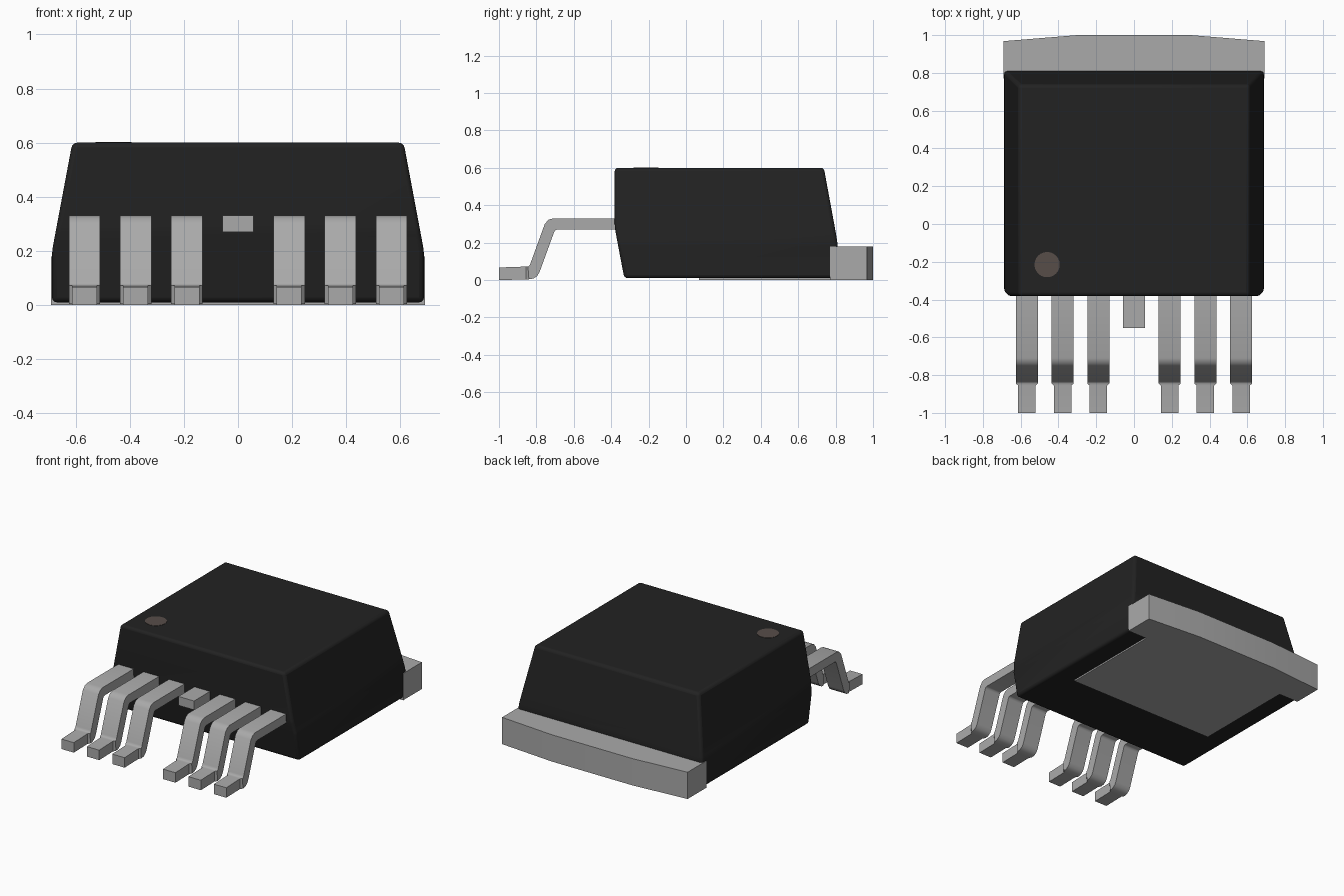
import bpy, bmesh, math

cube = bpy.data.objects.get("Cube")
if cube:
    bpy.data.objects.remove(cube, do_unlink=True)


def material(name, rgb, rough):
    m = bpy.data.materials.new(name)
    m.use_nodes = True
    m.diffuse_color = (*rgb, 1)
    bsdf = m.node_tree.nodes["Principled BSDF"]
    bsdf.inputs["Base Color"].default_value = (*rgb, 1)
    bsdf.inputs["Roughness"].default_value = rough
    return m


BLACK = material("black plastic", (0.016, 0.016, 0.016), 0.6)
METAL = material("tinned metal", (0.40, 0.40, 0.40), 0.4)
MARK = material("brown grey mark", (0.095, 0.075, 0.066), 0.7)


def loft(name, rings, mat, bevel=0.0, angle=30):
    """Skin a stack of equal-length rings, capped at both ends."""
    bm = bmesh.new()
    loops = [[bm.verts.new(p) for p in ring] for ring in rings]
    n = len(loops[0])
    for a, b in zip(loops, loops[1:]):
        for i in range(n):
            j = (i + 1) % n
            bm.faces.new((a[i], a[j], b[j], b[i]))
    bm.faces.new(loops[0])
    bm.faces.new(loops[-1])
    bmesh.ops.recalc_face_normals(bm, faces=bm.faces)
    mesh = bpy.data.meshes.new(name)
    bm.to_mesh(mesh)
    bm.free()
    mesh.materials.append(mat)
    ob = bpy.data.objects.new(name, mesh)
    bpy.context.collection.objects.link(ob)
    if bevel:
        mod = ob.modifiers.new("rounded edges", "BEVEL")
        mod.width = bevel
        mod.segments = 3
        mod.limit_method = "ANGLE"
        mod.angle_limit = math.radians(8)
    bpy.ops.object.select_all(action="DESELECT")
    ob.select_set(True)
    bpy.context.view_layer.objects.active = ob
    bpy.ops.object.shade_smooth_by_angle(angle=math.radians(angle))
    return ob


def rect(hx, y0, y1, z):
    return [(-hx, y0, z), (hx, y0, z), (hx, y1, z), (-hx, y1, z)]


def prism(name, outline, z0, z1, mat):
    return loft(name, [[(x, y, z) for x, y in outline] for z in (z0, z1)], mat)


# Moulded body: sides taper upward, front undercut below the leads
loft("body", [
    rect(0.687, -0.33, 0.81, 0.01),
    rect(0.687, -0.366, 0.81, 0.2),
    rect(0.672, -0.381, 0.796, 0.28),
    rect(0.612, -0.381, 0.737, 0.6),
], BLACK, bevel=0.018, angle=40)

# Pin one mark on the top face
circle = [(-0.46 + 0.067 * math.cos(math.tau * i / 24),
           -0.215 + 0.067 * math.sin(math.tau * i / 24)) for i in range(24)]
prism("pin_one_mark", circle, 0.597, 0.602, MARK)

# Heat tab with a crowned rear edge, and the pad under the body
half = [(0.545, 0.07), (0.545, 0.77), (0.69, 0.77), (0.69, 0.968), (0.3, 1.0)]
prism("heat_tab", half + [(-x, y) for x, y in reversed(half)], 0, 0.18, METAL)

# Gull-wing leads: (top y, top z, bottom y, bottom z, half width)
W, F = 0.058, 0.046
LEAD = [
    (-0.36, 0.33, -0.36, 0.27, W),
    (-0.71, 0.33, -0.69, 0.27, W),
    (-0.735, 0.322, -0.698, 0.267, W),
    (-0.755, 0.30, -0.705, 0.257, W),
    (-0.832, 0.088, -0.782, 0.045, W),
    (-0.836, 0.078, -0.795, 0.022, W),
    (-0.842, 0.074, -0.815, 0.008, W),
    (-0.845, 0.073, -0.84, 0.004, W),
    (-0.855, 0.072, -0.855, 0.003, F),
    (-1.0, 0.067, -1.0, 0.0, F),
]
for side, sx in (("right", -1), ("left", 1)):
    for k in (1, 2, 3):
        cx = sx * k * 0.189
        loft(f"lead_{side}_{k}", [
            [(cx - w, yt, zt), (cx + w, yt, zt), (cx + w, yb, zb), (cx - w, yb, zb)]
            for yt, zt, yb, zb, w in LEAD], METAL, angle=35)

# Cropped centre lead
prism("centre_stub", [(-W, -0.55), (W, -0.55), (W, -0.36), (-W, -0.36)],
      0.27, 0.33, METAL)
